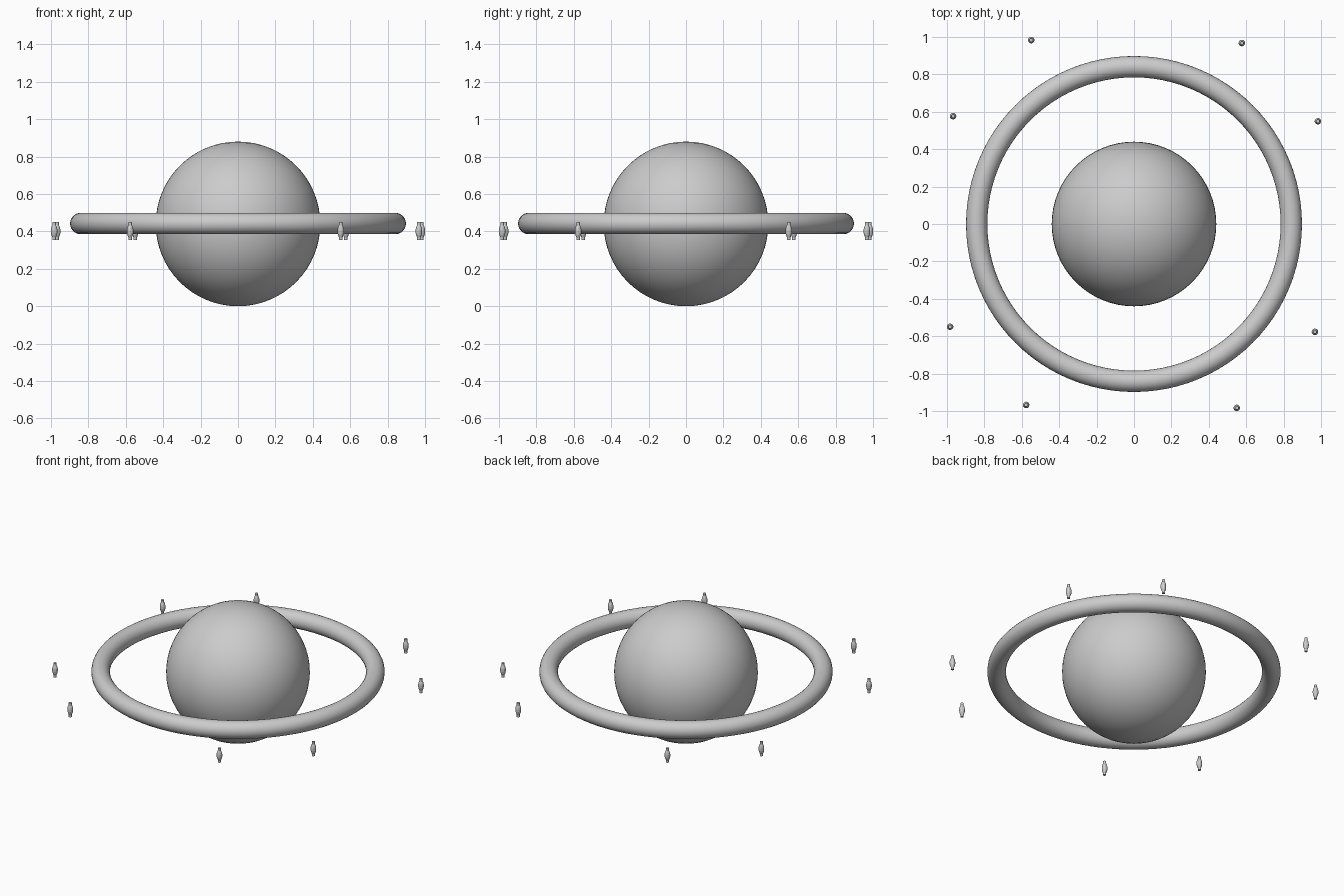
import bpy, bmesh, math

if "Cube" in bpy.data.objects:
    bpy.data.objects.remove(bpy.data.objects["Cube"])

grey = bpy.data.materials.new("plain grey")
grey.diffuse_color = (0.6, 0.6, 0.6, 1)
grey.use_nodes = True
grey.node_tree.nodes["Principled BSDF"].inputs["Base Color"].default_value = grey.diffuse_color


def finish(name, angle=40):
    ob = bpy.context.object
    ob.name = name
    ob.data.materials.append(grey)
    bpy.ops.object.shade_smooth_by_angle(angle=math.radians(angle))
    return ob


# Central globe
bpy.ops.mesh.primitive_uv_sphere_add(segments=64, ring_count=32, radius=0.44,
                                     location=(0, 0, 0.44))
finish("globe")

# Surrounding ring
bpy.ops.mesh.primitive_torus_add(major_radius=0.841, minor_radius=0.057,
                                 major_segments=96, minor_segments=24,
                                 location=(0, 0, 0.442))
finish("ring")

# Small lathe-turned spindle: half profile (radius, height), mirrored below
half = [(0.0175, 0.008), (0.0150, 0.020), (0.0095, 0.033), (0.0095, 0.048)]
profile = [(r, -z) for r, z in reversed(half)] + half
SIDES = 12


def spindle_mesh():
    bm = bmesh.new()
    rings = [[bm.verts.new((r * math.cos(2 * math.pi * i / SIDES),
                            r * math.sin(2 * math.pi * i / SIDES), z))
              for i in range(SIDES)] for r, z in profile]
    for a, b in zip(rings, rings[1:]):
        for i in range(SIDES):
            j = (i + 1) % SIDES
            bm.faces.new((a[i], a[j], b[j], b[i]))
    bm.faces.new(rings[0][::-1])
    bm.faces.new(rings[-1])
    me = bpy.data.meshes.new("spindle")
    bm.to_mesh(me)
    bm.free()
    me.materials.append(grey)
    return me


# Four pairs of spindles orbiting outside the ring
mesh = spindle_mesh()
for quarter in range(4):
    for k, deg in enumerate((29.2, 59.2)):
        a = math.radians(deg + 90 * quarter)
        ob = bpy.data.objects.new(f"spindle_{quarter * 2 + k + 1}", mesh)
        ob.location = (1.126 * math.cos(a), 1.126 * math.sin(a), 0.401)
        ob.rotation_euler.z = a
        bpy.context.collection.objects.link(ob)
